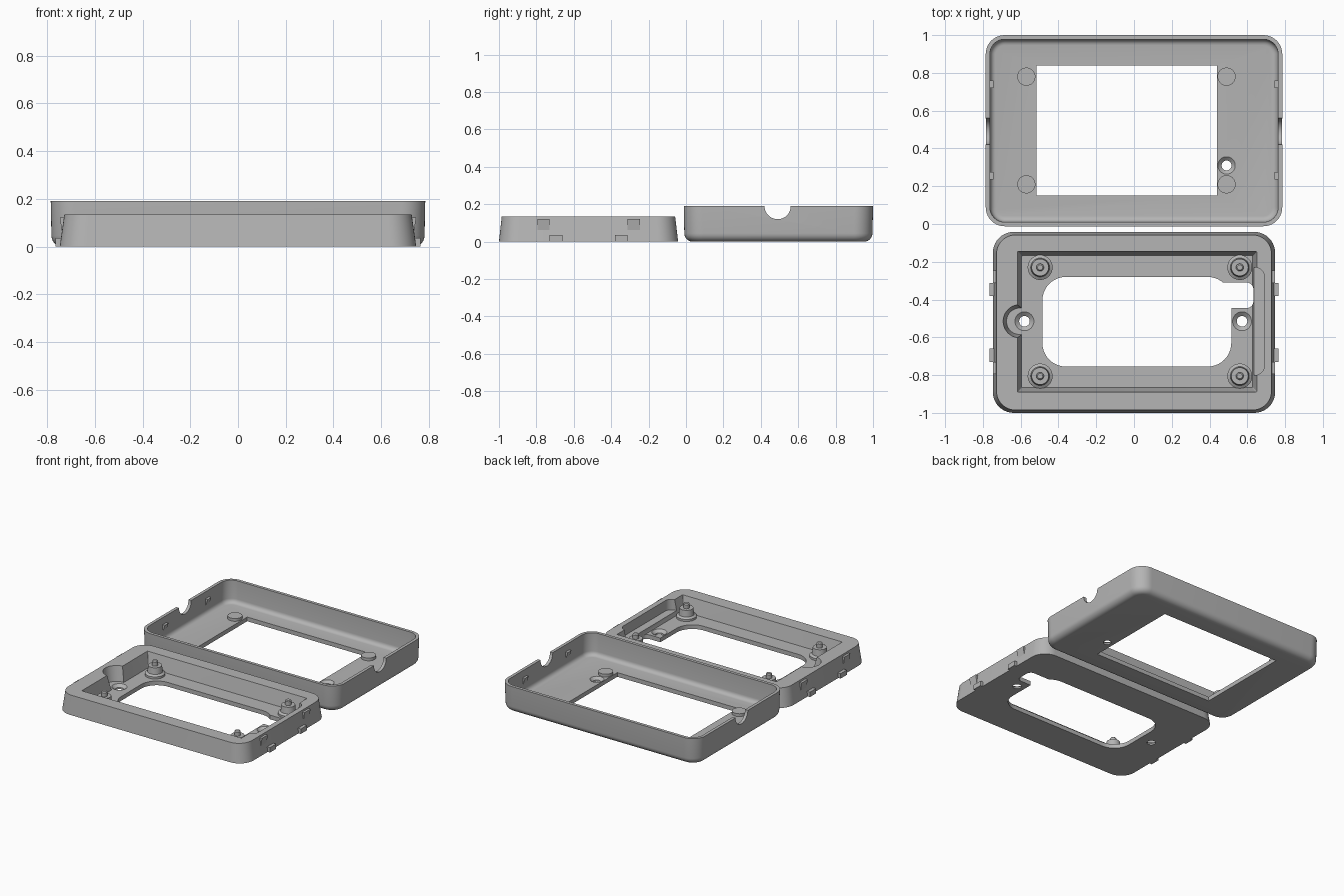
import bpy, bmesh, math

cube = bpy.data.objects.get("Cube")
if cube:
    bpy.data.objects.remove(cube, do_unlink=True)

grey = bpy.data.materials.new("plain_grey")
grey.use_nodes = True
GREY = (0.46, 0.46, 0.46, 1)
grey.diffuse_color = GREY
grey.node_tree.nodes["Principled BSDF"].inputs["Base Color"].default_value = GREY


def outline(x0, x1, y0, y1, r, z, steps=10):
    """Rounded rectangle; a radius of half the width gives a circle."""
    pts = []
    corners = [(x1 - r, y1 - r), (x0 + r, y1 - r), (x0 + r, y0 + r), (x1 - r, y0 + r)]
    for q, (cx, cy) in enumerate(corners):
        for s in range(steps + 1):
            a = math.pi / 2 * (q + s / steps)
            pts.append((cx + r * math.cos(a), cy + r * math.sin(a), z))
    return pts


def loft(name, rings):
    """Closed solid skinned through a stack of outlines."""
    bm = bmesh.new()
    loops = [[bm.verts.new(p) for p in outline(*ring)] for ring in rings]
    n = len(loops[0])
    for a, b in zip(loops, loops[1:]):
        for i in range(n):
            j = (i + 1) % n
            bm.faces.new((a[i], a[j], b[j], b[i]))
    bm.faces.new(loops[0][::-1])
    bm.faces.new(loops[-1])
    bmesh.ops.remove_doubles(bm, verts=bm.verts, dist=1e-5)
    bmesh.ops.recalc_face_normals(bm, faces=bm.faces)
    me = bpy.data.meshes.new(name)
    bm.to_mesh(me)
    bm.free()
    me.materials.append(grey)
    ob = bpy.data.objects.new(name, me)
    bpy.context.collection.objects.link(ob)
    return ob


def turned(name, x, y, profile):
    """Round part from (radius, height) pairs."""
    return loft(name, [(x - r, x + r, y - r, y + r, r, z) for r, z in profile])


def prism(name, x0, x1, y0, y1, z0, z1, r=0):
    return loft(name, [(x0, x1, y0, y1, r, z0), (x0, x1, y0, y1, r, z1)])


def activate(ob):
    bpy.ops.object.select_all(action="DESELECT")
    ob.select_set(True)
    bpy.context.view_layer.objects.active = ob


def cut(ob, cutter):
    cutter.hide_render = True
    mod = ob.modifiers.new("cut", "BOOLEAN")
    mod.operation = "DIFFERENCE"
    mod.solver = "EXACT"
    mod.object = cutter
    activate(ob)
    bpy.ops.object.modifier_apply(modifier=mod.name)
    bpy.data.objects.remove(cutter, do_unlink=True)


def inset(box, d, r, z):
    x0, x1, y0, y1 = box
    return (x0 + d, x1 - d, y0 + d, y1 - d, r, z)


# Front cover: tray with rounded lower edge
FLOOR = 0.03
box = (-0.785, 0.785, -0.012, 1.0)
rings = []
for s in range(7):
    a = math.pi / 2 * s / 6
    d = 0.045 * (1 - math.sin(a))
    rings.append(inset(box, d + 0.003, 0.1 - d, 0.045 * (1 - math.cos(a))))
rings += [inset(box, 0, 0.1, 0.19), inset(box, 0.022, 0.078, 0.19)]
for s in range(6):
    a = math.pi / 2 * s / 5
    d = 0.03 * (1 - math.cos(a))
    rings.append(inset(box, 0.024 + d, 0.076 - d, FLOOR + 0.03 * (1 - math.sin(a))))
cover = loft("front_cover", rings)
cut(cover, prism("window_cutter", -0.515, 0.44, 0.15, 0.84, -0.1, 0.1))
cut(cover, turned("button_cutter", 0.49, 0.31,
                  [(0.026, -0.1), (0.026, 0.012), (0.046, FLOOR), (0.046, 0.1)]))
notch = prism("cable_notch_cutter", -0.35, -0.12, 0.42, 0.56, -1, 1, 0.07)
notch.rotation_euler = (0, math.pi / 2, 0)
cut(cover, notch)

# Cover pads and inner snap wedges
for x in (-0.57, 0.49):
    for y in (0.21, 0.78):
        turned("cover_pad", x, y, [(0.048, FLOOR - 0.01), (0.048, 0.05)])
for side in (-1, 1):
    for y in (0.255, 0.74):
        wall, tip = side * 0.768, side * 0.744
        lo, hi = sorted((wall, tip))
        thin = sorted((wall, side * 0.762))
        loft("cover_snap", [(*thin, y - 0.02, y + 0.02, 0, 0.09),
                            (lo, hi, y - 0.02, y + 0.02, 0, 0.14)])

# Back base: tapered frame with drafted cavity
base = loft("back_base", [
    (-0.747, 0.747, -1.0, -0.042, 0.11, 0),
    (-0.728, 0.728, -0.985, -0.058, 0.1, 0.135),
    (-0.617, 0.65, -0.89, -0.145, 0.005, 0.135),
    (-0.595, 0.628, -0.866, -0.168, 0.005, FLOOR)])
cut(base, prism("side_pocket_cutter", 0.45, 0.69, -0.8, -0.23, 0.06, 0.3, 0.05))
cut(base, turned("screw_pocket_cutter", -0.605, -0.515, [(0.07, FLOOR), (0.088, 0.135), (0.088, 0.3)]))
cut(base, prism("opening_cutter", -0.485, 0.515, -0.755, -0.28, -0.1, 0.1, 0.125))
cut(base, prism("opening_tab_cutter", 0.4, 0.632, -0.445, -0.31, -0.1, 0.1, 0.035))
for x in (-0.58, 0.572):
    cut(base, turned("screw_cutter", x, -0.515,
                     [(0.028, -0.1), (0.028, 0.012), (0.05, FLOOR), (0.05, 0.055)]))

# Base standoffs with locating pins
for x in (-0.497, 0.56):
    for y in (-0.805, -0.23):
        turned("standoff", x, y, [(0.066, FLOOR - 0.01), (0.066, 0.045), (0.05, 0.055),
                                  (0.045, 0.1), (0.02, 0.1), (0.02, 0.128), (0.014, 0.134)])

# Base side clips: upper pad and lower foot
for side in (-1, 1):
    for y0, y1, f0, f1 in ((-0.795, -0.73, -0.73, -0.66), (-0.312, -0.245, -0.38, -0.312)):
        pad_low = sorted((side * 0.71, side * 0.737))
        pad_top = sorted((side * 0.71, side * 0.747))
        loft("clip_pad", [(*pad_low, y0, y1, 0, 0.055), (*pad_top, y0, y1, 0, 0.122)])
        lo, hi = sorted((side * 0.71, side * 0.765))
        prism("clip_foot", lo, hi, f0, f1, 0, 0.035)

# Smooth rounded surfaces, keep edges crisp
for ob in list(bpy.context.scene.objects):
    if ob.type == "MESH" and grey.name in ob.data.materials:
        activate(ob)
        bpy.ops.object.shade_smooth_by_angle(angle=math.radians(30))
